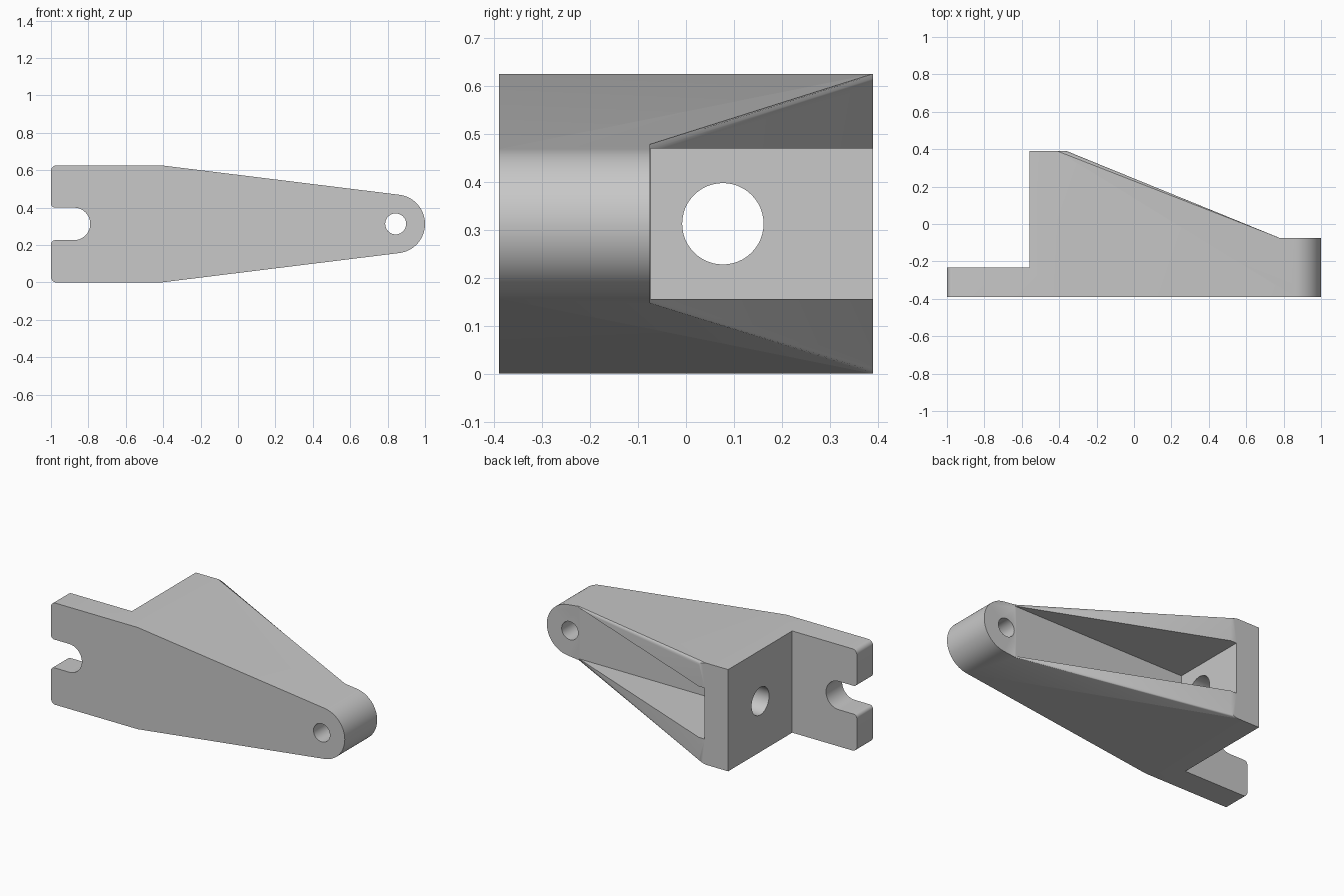
import bpy, bmesh
from math import cos, sin, radians
from mathutils import Vector

if "Cube" in bpy.data.objects:
    bpy.data.objects.remove(bpy.data.objects["Cube"])

FRONT, BACK = -0.39, 0.39     # y limits of the part
HEIGHT, MID = 0.626, 0.313    # full height and centre line
BOSS_X, BOSS_R = 0.843, 0.157
BOSS_TOP = -0.075


def arc(cx, cy, r, start, end, steps=8):
    angles = [radians(start + (end - start) * i / steps) for i in range(steps + 1)]
    return [(cx + r * cos(a), cy + r * sin(a)) for a in angles]


def prism(name, outline, axis, low, high):
    """Extrude a closed 2D outline along the given axis."""
    def place(p):
        return {"x": (low, p[0], p[1]), "y": (p[0], low, p[1]), "z": (p[0], p[1], low)}[axis]
    bm = bmesh.new()
    face = bm.faces.new([bm.verts.new(place(p)) for p in outline])
    moved = bmesh.ops.extrude_face_region(bm, geom=[face])["geom"]
    shift = Vector([(high - low) * (axis == a) for a in "xyz"])
    bmesh.ops.translate(bm, vec=shift, verts=[v for v in moved if isinstance(v, bmesh.types.BMVert)])
    bmesh.ops.recalc_face_normals(bm, faces=bm.faces[:])
    mesh = bpy.data.meshes.new(name)
    bm.to_mesh(mesh)
    bm.free()
    obj = bpy.data.objects.new(name, mesh)
    bpy.context.scene.collection.objects.link(obj)
    return obj


def combine(target, tool, operation):
    """Apply a boolean and discard the tool."""
    mod = target.modifiers.new("cut", "BOOLEAN")
    mod.operation, mod.solver, mod.object = operation, "EXACT", tool
    bpy.context.view_layer.update()
    graph = bpy.context.evaluated_depsgraph_get()
    mesh = bpy.data.meshes.new_from_object(target.evaluated_get(graph))
    target.modifiers.clear()
    target.data = mesh
    bpy.data.objects.remove(tool)


# Side outline: tapered arm with round boss, rounded corners and open slot
slot_x, slot_r, lip, corner = -0.877, 0.087, 0.022, 0.03
outline = [(-0.41, 0)]
outline += arc(BOSS_X, MID, BOSS_R, -83, 83, 32)
outline += [(-0.41, HEIGHT)]
outline += arc(corner - 1, HEIGHT - corner, corner, 90, 180)
outline += arc(lip - 1, MID + slot_r + lip, lip, 180, 270)
outline += arc(slot_x, MID, slot_r, 90, -90, 24)
outline += arc(lip - 1, MID - slot_r - lip, lip, 90, 180)
outline += arc(corner - 1, corner, corner, 180, 270)
bracket = prism("bracket", outline, "y", FRONT, 0.5)

# Plan outline: thin mounting plate, tall block, sloping ribs and boss
plan = [(-1.1, -0.5), (1.1, -0.5), (1.1, BOSS_TOP), (0.78, BOSS_TOP),
        (-0.36, BACK), (-0.56, BACK), (-0.56, -0.233), (-1.1, -0.233)]
combine(bracket, prism("plan_cutter", plan, "z", -0.1, 0.8), "INTERSECT")

# Round the outer edges of the slope
bm = bmesh.new()
bm.from_mesh(bracket.data)
bmesh.ops.dissolve_limit(bm, angle_limit=radians(0.5), verts=bm.verts[:], edges=bm.edges[:])
slopes = []
for e in bm.edges:
    d = e.verts[0].co - e.verts[1].co
    if abs(d.x) > 0.8 and abs(d.y) > 0.3:
        slopes.append(e)
bmesh.ops.bevel(bm, geom=slopes, offset=0.03, offset_type="OFFSET", segments=6,
                profile=0.5, affect="EDGES", clamp_overlap=True)
bm.to_mesh(bracket.data)
bm.free()

# Pocket between the ribs, boss hole and block hole
floor = BOSS_TOP - 0.001
pocket = [(-0.4, floor), (0.779, floor), (0.779, 0.6), (-0.4, 0.6)]
combine(bracket, prism("pocket_cutter", pocket, "z", MID - BOSS_R, MID + BOSS_R), "DIFFERENCE")
boss_hole = arc(BOSS_X, MID, 0.056, 0, 360, 40)[:-1]
combine(bracket, prism("boss_hole_cutter", boss_hole, "y", -0.6, 0.6), "DIFFERENCE")
block_hole = arc(0.077, MID, 0.085, 0, 360, 48)[:-1]
combine(bracket, prism("block_hole_cutter", block_hole, "x", -0.7, -0.3), "DIFFERENCE")

# Plain grey material
grey = bpy.data.materials.new("plain grey")
colour = (0.58, 0.58, 0.58, 1)
grey.use_nodes = True
grey.diffuse_color = colour
grey.node_tree.nodes["Principled BSDF"].inputs["Base Color"].default_value = colour
bracket.data.materials.clear()
bracket.data.materials.append(grey)

# Smooth shading with crisp edges
bpy.ops.object.select_all(action="DESELECT")
bracket.select_set(True)
bpy.context.view_layer.objects.active = bracket
bpy.ops.object.shade_smooth_by_angle(angle=radians(30))
